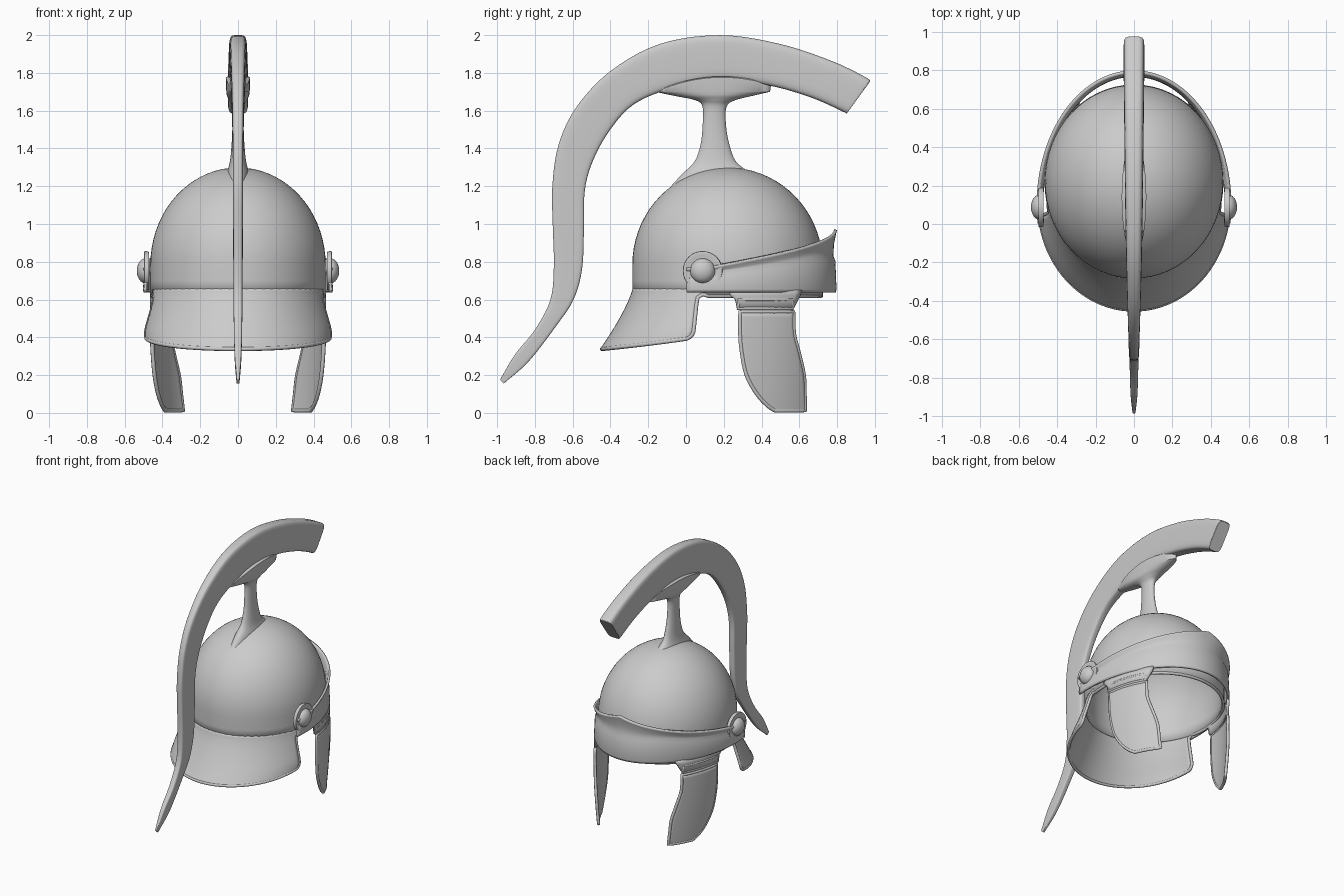
import bpy, bmesh
from math import sin, cos, pi, sqrt, acos, radians
from mathutils import Vector

if "Cube" in bpy.data.objects:
    bpy.data.objects.remove(bpy.data.objects["Cube"])


def finish(o, angle=40):
    bpy.ops.object.select_all(action='DESELECT')
    o.select_set(True)
    bpy.context.view_layer.objects.active = o
    bpy.ops.object.shade_smooth_by_angle(angle=radians(angle))


def loft(name, rows, closed=False, caps=False, thick=0, mirror=False, angle=40):
    bm = bmesh.new()
    vs = [[bm.verts.new(p) for p in r] for r in rows]
    n = len(rows[0])
    for a, b in zip(vs, vs[1:]):
        for i in range(n if closed else n - 1):
            j = (i + 1) % n
            bm.faces.new((a[i], a[j], b[j], b[i]))
    if caps:
        bm.faces.new(vs[0])
        bm.faces.new(vs[-1])
    bmesh.ops.recalc_face_normals(bm, faces=bm.faces)
    me = bpy.data.meshes.new(name)
    bm.to_mesh(me)
    bm.free()
    o = bpy.data.objects.new(name, me)
    bpy.context.collection.objects.link(o)
    finish(o, angle)
    if thick:
        m = o.modifiers.new("thickness", 'SOLIDIFY')
        m.thickness, m.offset = thick, 0
    if mirror:
        o.modifiers.new("mirror", 'MIRROR')
    return o


def tube(name, pts, r):
    cu = bpy.data.curves.new(name, 'CURVE')
    cu.dimensions, cu.bevel_depth, cu.bevel_resolution = '3D', r, 2
    s = cu.splines.new('POLY')
    s.points.add(len(pts) - 1)
    for p, q in zip(s.points, pts):
        p.co = (*q, 1)
    s.use_cyclic_u = True
    o = bpy.data.objects.new(name, cu)
    bpy.context.collection.objects.link(o)


def smooth(pts, k=5):
    """Catmull-Rom through tuples of any length."""
    P = [Vector(p) for p in pts]
    P = [2 * P[0] - P[1]] + P + [2 * P[-1] - P[-2]]
    out = []
    for a, b, c, d in zip(P, P[1:], P[2:], P[3:]):
        for i in range(k):
            t = i / k
            out.append(.5 * (2*b + (c - a)*t + (2*a - 5*b + 4*c - d)*t*t + (3*b - a - 3*c + d)*t**3))
    return out + [P[-2]]


def interp(x, table):
    for (a, u), (b, v) in zip(table, table[1:]):
        if x <= b:
            return u + (v - u) * max(0, x - a) / (b - a)
    return table[-1][1]


# Skull dome: half ellipsoid continuing into a short wall
def ring(s, z, n=64):
    return [(.455*s*cos(2*pi*i/n), .22 + .495*s*sin(2*pi*i/n), z) for i in range(n)]

dome = [ring(max(.003, sin(i*pi/36)), .785 + .505*cos(i*pi/36)) for i in range(19)]
dome += [ring(1, .7), ring(1, .62)]
loft("skull_dome", dome, closed=True, thick=.018)


# Flared neck guard, ending at the ear openings
EAR = [(0, .12), (.12, .09), (.18, .062), (.35, .054), (.85, .04), (.95, .03), (1, .005)]

def guard(t, u):
    s = t ** 1.3
    cy, ry, rx = .22 - .12*s, .495 + .05*s, .455 + .037*min(1, 1.3*s)
    a = u * acos((cy - interp(t, EAR)) / ry)
    return (rx*sin(a), cy - ry*cos(a), .66 - t*(.322 - .055*u*u))

T = [0, .06, .12, .18, .26, .35, .45, .55, .65, .75, .85, .92, .97, 1]
loft("neck_guard", [[guard(t, i/24) for i in range(-24, 25)] for t in T], thick=.016)

# Rolled rim around the whole lower edge
half = [guard(1, i/20) for i in range(21)] + [guard(t, 1) for t in reversed(T[2:-1])]
half += [(.455*cos(a), .22 + .495*sin(a), .62) for a in [radians(-12 + i*6) for i in range(18)]]
tube("edge_rim", half + [(-x, y, z) for x, y, z in reversed(half[1:-1])], .011)


# Brow band, rising to a peak at the front
band = []
for i in range(-4, 65 - 4):
    a = radians(-8 + 196 * (i + 4) / 64)
    k = max(0, 1 - abs(a - pi/2) / (pi/2))
    top = .77 + .2*k
    mid = min(.725 + .14*k, .815)
    rows = [(.64, 0), (.655, .004), (mid - .012, -.002), (mid + .012, -.012), ((mid + top)/2, -.01),
            (top - .012, .003), (top, .007)]
    band.append([((.492 + d)*cos(a), .1 + (.685 + d)*sin(a), z) for z, d in rows])
loft("brow_band", band, thick=.016)

# Ear bosses: disc with a domed rivet
for side in (-1, 1):
    prof = [(.47, .1), (.488, .105), (.496, .103), (.498, .096), (.494, .08), (.494, .066)]
    prof += [(.49 + .046*sin(i*pi/12), max(.002, .066*cos(i*pi/12))) for i in range(7)]
    loft("ear_boss", [[(side*x, .088 + r*cos(i*pi/16), .752 + r*sin(i*pi/16)) for i in range(32)]
                      for x, r in prof], closed=True, caps=True)


# Cheek guards with raised borders, and their hinge plates
def cheek(y, z, out=0):
    return (.46*sqrt(1 - ((y - .22)/.57)**2) - .03*max(0, 1 - z/.5)**2 + out, y, z)

CHEEK = smooth([(.535, .28, .575), (.42, .281, .578), (.32, .29, .603), (.2, .315, .63),
                (.1, .37, .634), (.04, .425, .635), (.012, .465, .635)], 4)
loft("cheek_guard", [[cheek(l + (r - l)*i/12, z) for i in range(13)] for z, l, r in CHEEK],
     thick=.016, mirror=True)
loft("hinge_plate", [[cheek(l + (r - l)*i/12, z, -.004) for i in range(13)]
                     for z, l, r in [(.65, .225, .61), (.62, .235, .6), (.6, .26, .59), (.545, .272, .562)]],
     thick=.02, mirror=True)
border = [cheek(l + .006, z) for z, l, r in CHEEK]
z0, l0, r0 = CHEEK[-1]
border += [cheek(l0 + (r0 - l0)*i/6, z0) for i in range(1, 6)]
border += [cheek(r - .006, z) for z, l, r in reversed(CHEEK)]
border += [cheek(.575 - .295*i/8, .535) for i in range(1, 8)]
pins = [cheek(.275 + .29*i/8, .553) for i in range(9)] + [cheek(.56 - .28*i/8, .6) for i in range(9)]
for s in (-1, 1):
    tube("cheek_border", [(s*x, y, z) for x, y, z in border], .011)
    tube("hinge_border", [(s*x, y, z) for x, y, z in pins], .009)

# Crest holder: flared foot, stem and long saddle
stem = smooth([(1.2, -.08, .4, .065), (1.265, -.02, .345, .06), (1.33, .045, .265, .043),
               (1.42, .077, .23, .034), (1.52, .088, .212, .03), (1.62, .088, .214, .032),
               (1.655, .05, .26, .046), (1.678, -.06, .35, .058), (1.7, -.165, .445, .062)], 4)
rows = []
for z, lo, hi, w in stem:
    rows.append([(w*cos(i*pi/20), (lo + hi)/2 + (hi - lo)/2*sin(i*pi/20), z) for i in range(40)])
for w, dz in ((.064, 0), (.056, .005), (.03, .003)):
    rows.append([(w*cos(i*pi/20), .14 + .31*sin(i*pi/20),
                  1.715 + dz + .02*sin(i*pi/20) + .06*cos(i*pi/20)**2) for i in range(40)])
loft("crest_holder", rows, closed=True, caps=True)

# Plume crest: (outer y, z, inner y, z, half width) from tail tip to front end
PLUME = [(-.985, .175, -.965, .155, .008), (-.905, .31, -.83, .275, .018), (-.8, .44, -.68, .47, .022),
         (-.718, .6, -.595, .6, .024), (-.70, .78, -.55, .76, .025), (-.706, 1.0, -.54, .97, .026),
         (-.708, 1.2, -.535, 1.18, .027), (-.675, 1.42, -.49, 1.34, .028),
         (-.58, 1.62, -.4, 1.5, .031), (-.4, 1.81, -.28, 1.63, .036), (-.14, 1.953, -.1, 1.71, .042),
         (.18, 2.0, .16, 1.765, .047), (.5, 1.953, .43, 1.735, .05), (.78, 1.86, .66, 1.67, .053),
         (.955, 1.775, .83, 1.595, .054), (.975, 1.755, .85, 1.583, .05)]

def signed_pow(v, e):
    return (1 if v >= 0 else -1) * abs(v) ** e

plume = []
for oy, oz, iy, iz, w in smooth(PLUME, 5):
    row = []
    for i in range(24):
        a = 2*pi*(i + .5)/24
        k = (signed_pow(sin(a), .4) + 1) / 2
        row.append((w*signed_pow(cos(a), .4), iy + (oy - iy)*k, iz + (oz - iz)*k))
    plume.append(row)
loft("plume_crest", plume, closed=True, caps=True, angle=50)
